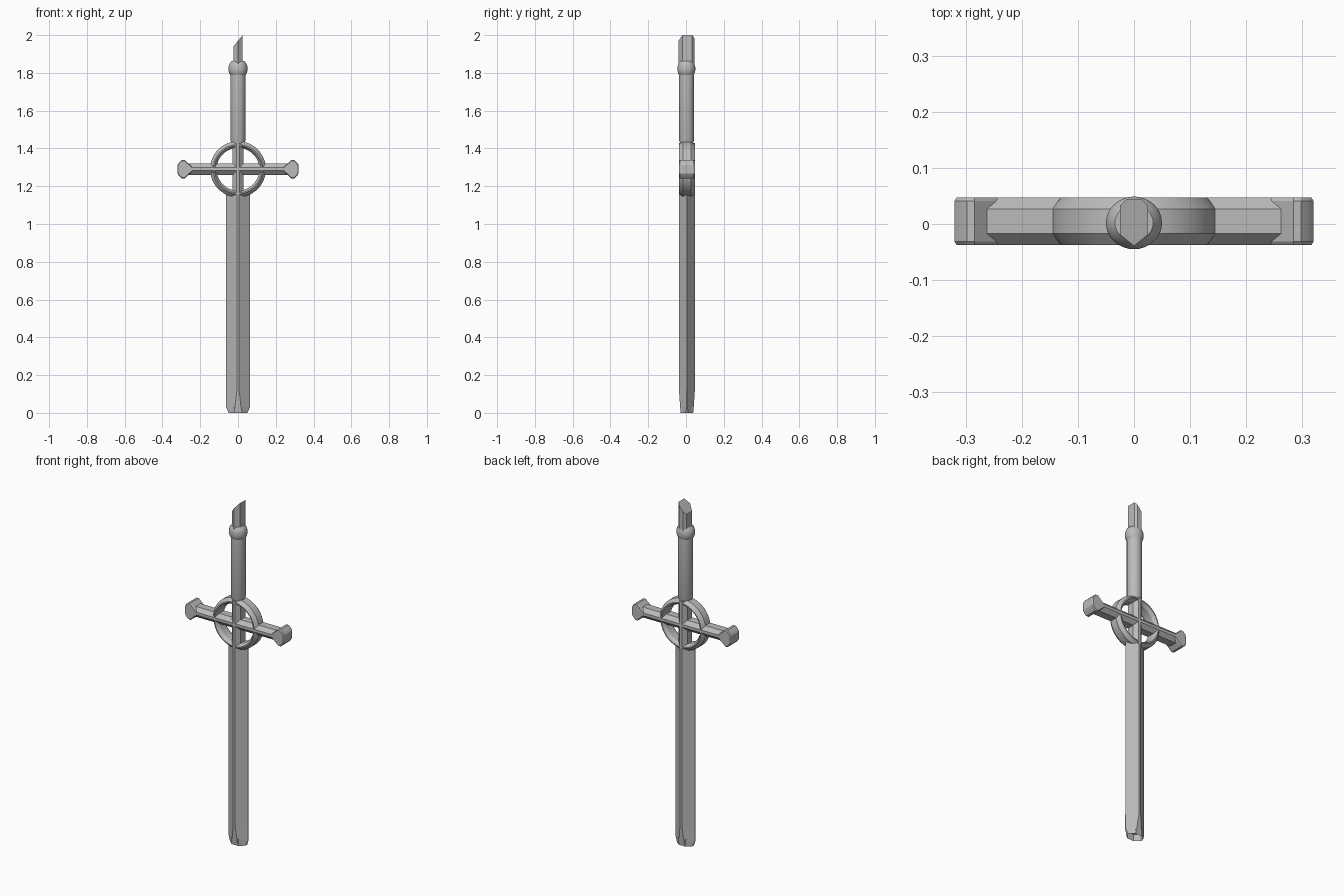
import bpy, bmesh, math
from mathutils import Matrix, Vector

cube = bpy.data.objects.get("Cube")
if cube:
    bpy.data.objects.remove(cube)

MID_Y = 0.005      # depth of the weapon's centre plane
CROSS_Z = 1.29     # height of the guard

steel = bpy.data.materials.new("plain grey steel")
steel.use_nodes = True
GREY = (0.5, 0.5, 0.5, 1)
steel.diffuse_color = GREY
steel.node_tree.nodes["Principled BSDF"].inputs["Base Color"].default_value = GREY


def finish(name, bm, location, smooth=None):
    bmesh.ops.recalc_face_normals(bm, faces=bm.faces)
    mesh = bpy.data.meshes.new(name)
    bm.to_mesh(mesh)
    bm.free()
    mesh.materials.append(steel)
    obj = bpy.data.objects.new(name, mesh)
    obj.location = location
    bpy.context.collection.objects.link(obj)
    if smooth:
        bpy.ops.object.select_all(action="DESELECT")
        obj.select_set(True)
        bpy.context.view_layer.objects.active = obj
        bpy.ops.object.shade_smooth_by_angle(angle=math.radians(smooth))
    return obj


def loft(sections, closed=False):
    """Bridge equal-length loops of points; cap the ends unless closed."""
    bm = bmesh.new()
    rings = [[bm.verts.new(p) for p in s] for s in sections]
    n = len(rings[0])
    pairs = list(zip(rings, rings[1:]))
    if closed:
        pairs.append((rings[-1], rings[0]))
    for a, b in pairs:
        for i in range(n):
            j = (i + 1) % n
            bm.faces.new((a[i], a[j], b[j], b[i]))
    if not closed:
        bm.faces.new(rings[0])
        bm.faces.new(rings[-1])
    return bm


def faceted(w, e, f, h, z):
    """Eight-sided section: half width w, side flat e, ridge flat f, half depth h."""
    quarter = [(w, e), (f, h)]
    pts = quarter + [(-x, y) for x, y in reversed(quarter)]
    pts += [(-x, -y) for x, y in pts]
    return [(x, y, z) for x, y in pts]


def lathe(profile, sides):
    return loft([[(r * math.cos(2 * math.pi * i / sides),
                   r * math.sin(2 * math.pi * i / sides), z)
                  for i in range(sides)] for r, z in profile])


# Ridged blade, with the lower end thinned and chamfered
bm = loft([faceted(.050, .008, .022, .033, 0),
           faceted(.063, .002, .016, .036, .03),
           faceted(.063, .001, .006, .042, .12),
           faceted(.063, .001, .006, .042, 1.17)])
# Shallow socket in the lower end
bm.faces.ensure_lookup_table()
end = min(bm.faces, key=lambda f: f.calc_center_median().z)
bmesh.ops.inset_region(bm, faces=[end], thickness=.012)
bmesh.ops.translate(bm, verts=end.verts[:], vec=(0, 0, .04))
finish("blade", bm, (0, MID_Y, 0))

# Crossing bars of the guard
finish("upright_bar", loft([faceted(.028, .022, .008, .042, z) for z in (1.15, 1.43)]),
       (0, MID_Y, 0))
bm = loft([faceted(.030, .022, .008, .042, z) for z in (-.29, .29)])
bmesh.ops.transform(bm, matrix=Matrix.Rotation(math.pi / 2, 4, "Y"), verts=bm.verts)
finish("cross_bar", bm, (0, MID_Y, CROSS_Z))

# Bevelled ring around the crossing
section = [(.148, -.022), (.148, .022), (.131, .042), (.125, .042),
           (.113, .022), (.113, -.022), (.125, -.042), (.131, -.042)]
STEPS = 48
loops = []
for i in range(STEPS):
    a = 2 * math.pi * i / STEPS
    loops.append([(r * math.cos(a), y, r * math.sin(a)) for r, y in section])
finish("guard_ring", loft(loops, closed=True), (0, MID_Y, CROSS_Z), 25)

# Flared ends of the cross bar
outline = [(.238, .008), (.262, .03), (.284, .05), (.298, .049), (.312, .036), (.320, .022)]
outline += [(x, -z) for x, z in reversed(outline)]
centre = Vector((.285, 0))
for side, name in ((1, "left_guard_tip"), (-1, "right_guard_tip")):
    layers = []
    for y, scale in ((-.042, .9), (-.036, 1), (.036, 1), (.042, .9)):
        flat = [centre + (Vector(p) - centre) * scale for p in outline]
        layers.append([(side * p.x, y, p.y) for p in flat])
    finish(name, loft(layers), (0, MID_Y, CROSS_Z), 25)

# Round grip and collar
finish("grip", lathe([(.026, 1.405), (.040, 1.445), (.040, 1.80)], 32), (0, .003, 0), 30)
collar = finish("collar", lathe([(.038, 1.785), (.046, 1.797), (.050, 1.812), (.050, 1.832),
                                 (.045, 1.848), (.034, 1.862)], 32), (0, .002, 0), 40)
collar.scale.y = .94

# Stub above the collar, cut off at a slant
stub = [(0, -.042), (.025, -.022), (.025, .03), (.013, .041),
        (-.013, .041), (-.025, .03), (-.025, -.022)]
finish("slanted_stub", loft([[(x, y, 1.83) for x, y in stub],
                             [(x, y, 1.97 + 1.2 * x) for x, y in stub]]), (0, MID_Y - .002, 0))
